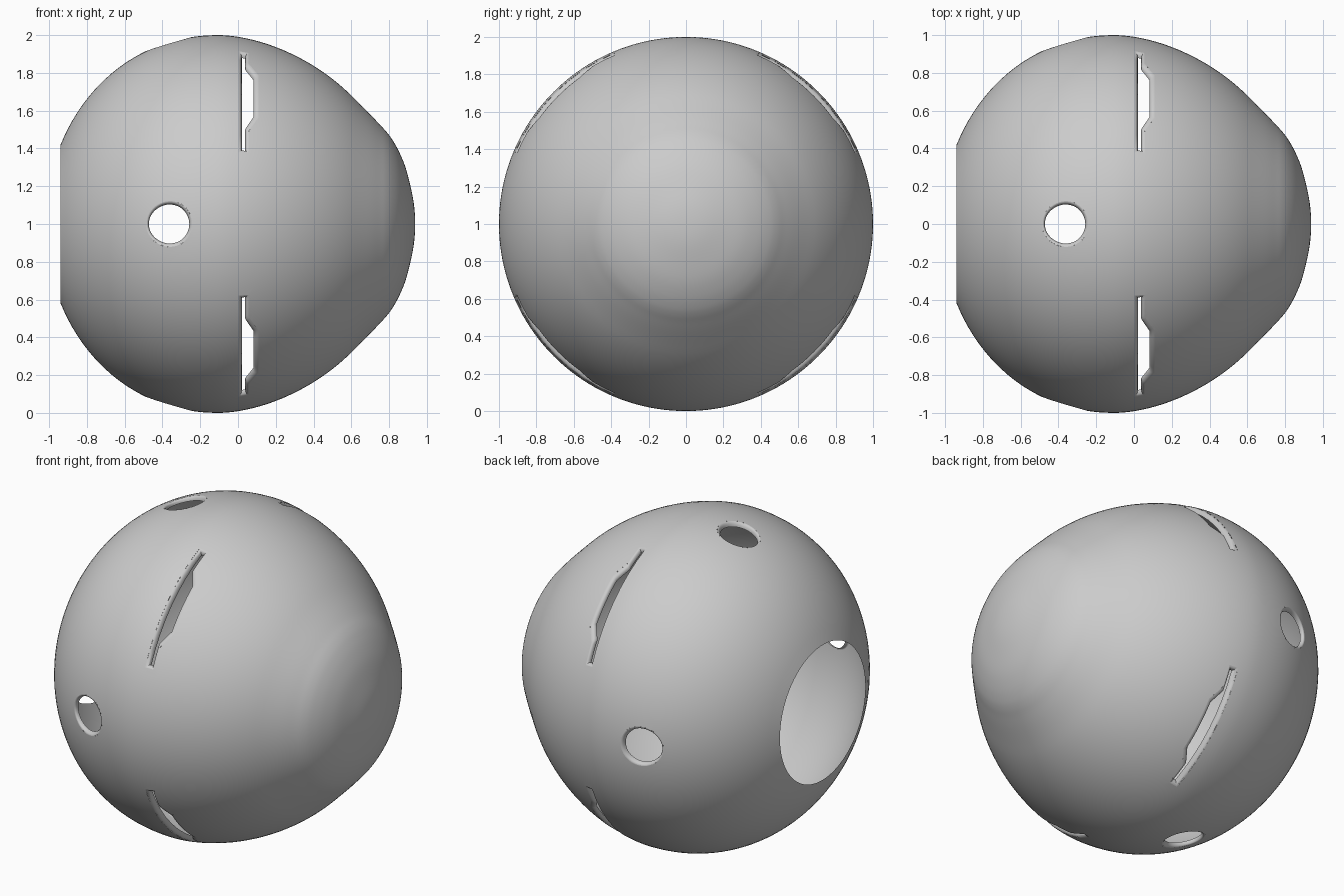
import bpy, bmesh
from math import sin, cos, pi, radians, hypot, asin

if "Cube" in bpy.data.objects:
    bpy.data.objects.remove(bpy.data.objects["Cube"])

SEG = 160


def radius(x):
    """Main body radius at position x along the axis."""
    u = x + 0.1
    if u < 0:
        return (1 - (-u / 0.921) ** 2.1) ** 0.5
    return (1 - u ** 1.743) ** 0.5


def catmull(p0, p1, p2, p3, t):
    return tuple(0.5 * (2 * b + (c - a) * t + (2 * a - 5 * b + 4 * c - d) * t * t
                        + (3 * b - a - 3 * c + d) * t ** 3)
                 for a, b, c, d in zip(p0, p1, p2, p3))


def polar(x, r, a):
    return (x, r * cos(a), 1 + r * sin(a))


def obj_from(bm, name):
    me = bpy.data.meshes.new(name)
    bm.to_mesh(me)
    bm.free()
    ob = bpy.data.objects.new(name, me)
    bpy.context.collection.objects.link(ob)
    return ob


# Profile: body curve, then shallow step into the domed nose
profile = [(-0.94 + 1.56 * i / 52, radius(-0.94 + 1.56 * i / 52)) for i in range(53)]
nose = [(0.58, radius(0.58)), (0.62, radius(0.62)), (0.70, 0.580), (0.75, 0.527), (0.785, 0.489),
        (0.815, 0.449), (0.85, 0.388), (0.885, 0.305), (0.912, 0.205),
        (0.932, 0.10), (0.938, 0.0), (0.932, -0.10)]
for i in range(1, len(nose) - 2):
    profile += [catmull(*nose[i - 1:i + 3], k / 4) for k in range(1, 5)]

# Closed solid of revolution
bm = bmesh.new()
rings = [[bm.verts.new(polar(x, r, 2 * pi * j / SEG)) for j in range(SEG)]
         for x, r in profile[:-1]]
tip = bm.verts.new((profile[-1][0], 0, 1))
for a, b in zip(rings, rings[1:]):
    for j in range(SEG):
        k = (j + 1) % SEG
        bm.faces.new((a[j], a[k], b[k], b[j]))
for j in range(SEG):
    bm.faces.new((rings[-1][j], rings[-1][(j + 1) % SEG], tip))
bm.faces.new(rings[0])
bmesh.ops.recalc_face_normals(bm, faces=bm.faces)
shell = obj_from(bm, "shell")


def resample(corners, n=8):
    out = []
    for p, q in zip(corners, corners[1:] + corners[:1]):
        out += [(p[0] + (q[0] - p[0]) * k / n, p[1] + (q[1] - p[1]) * k / n) for k in range(n)]
    return out


def slot(left, narrow, wide, end, ramp0, ramp1):
    """Stepped slot outline in (x, angle)."""
    half = [(narrow, ramp0), (wide, ramp1)]
    pts = [(left, -end), (narrow, -end)] + [(x, -a) for x, a in half]
    pts += [(x, a) for x, a in half[::-1]] + [(narrow, end), (left, end)]
    return resample([(x, radians(a)) for x, a in pts])


def circle(r, n=48):
    return [(-0.365 + r * cos(2 * pi * i / n), asin(r * sin(2 * pi * i / n) / 0.97))
            for i in range(n)]


# Four round holes on the axes, four slots on the diagonals
openings = []
for q in range(4):
    openings.append((q * pi / 2, circle(0.122), circle(0.107)))
    openings.append((q * pi / 2 + pi / 4, slot(0.003, 0.056, 0.108, 22.5, 15, 9.5),
                     slot(0.02, 0.038, 0.082, 21.3, 13.5, 8.5)))

# Cutters: radial wedges of each outline
bm = bmesh.new()
for a0, outer, _ in openings:
    lo = [bm.verts.new(polar(x, 0.7, a0 + a)) for x, a in outer]
    hi = [bm.verts.new(polar(x, 1.2, a0 + a)) for x, a in outer]
    n = len(outer)
    for i in range(n):
        j = (i + 1) % n
        bm.faces.new((lo[i], lo[j], hi[j], hi[i]))
    bm.faces.new(lo)
    bm.faces.new(hi)
bmesh.ops.recalc_face_normals(bm, faces=bm.faces)
bmesh.ops.triangulate(bm, faces=bm.faces)
cutter = obj_from(bm, "cutter")
cutter.hide_render = True

mod = shell.modifiers.new("openings", 'BOOLEAN')
mod.operation = 'DIFFERENCE'
mod.solver = 'EXACT'
mod.object = cutter
bpy.context.view_layer.objects.active = shell
shell.select_set(True)
bpy.ops.object.modifier_apply(modifier=mod.name)
bpy.data.objects.remove(cutter)

# Open the shell: drop pocket walls and the flat end cap
bm = bmesh.new()
bm.from_mesh(shell.data)
drop = []
for f in bm.faces:
    c = f.calc_center_median()
    inside = c.x < 0.3 and hypot(c.y, c.z - 1) < radius(max(c.x, -0.94)) - 0.01
    if inside or c.x < -0.9399:
        drop.append(f)
bmesh.ops.delete(bm, geom=drop, context='FACES')

# Rounded lips curling inward at every opening
STEPS = 5
for a0, outer, inner in openings:
    loops = []
    for s in range(STEPS + 1):
        ph = s / STEPS * pi / 2
        t, depth = sin(ph), 0.028 * (1 - cos(ph))
        loop = []
        for (x0, b0), (x1, b1) in zip(outer, inner):
            x, b = x0 + (x1 - x0) * t, b0 + (b1 - b0) * t
            loop.append(bm.verts.new(polar(x, radius(x) - depth, a0 + b)))
        loops.append(loop)
    n = len(outer)
    for p, q in zip(loops, loops[1:]):
        for i in range(n):
            j = (i + 1) % n
            f = bm.faces.new((p[i], p[j], q[j], q[i]))
            f.normal_update()
            c = f.calc_center_median()
            if f.normal.y * c.y + f.normal.z * (c.z - 1) < 0:
                f.normal_flip()
bmesh.ops.remove_doubles(bm, verts=bm.verts, dist=0.0012)
bm.to_mesh(shell.data)
bm.free()
bpy.ops.object.shade_smooth_by_angle(angle=radians(50))
